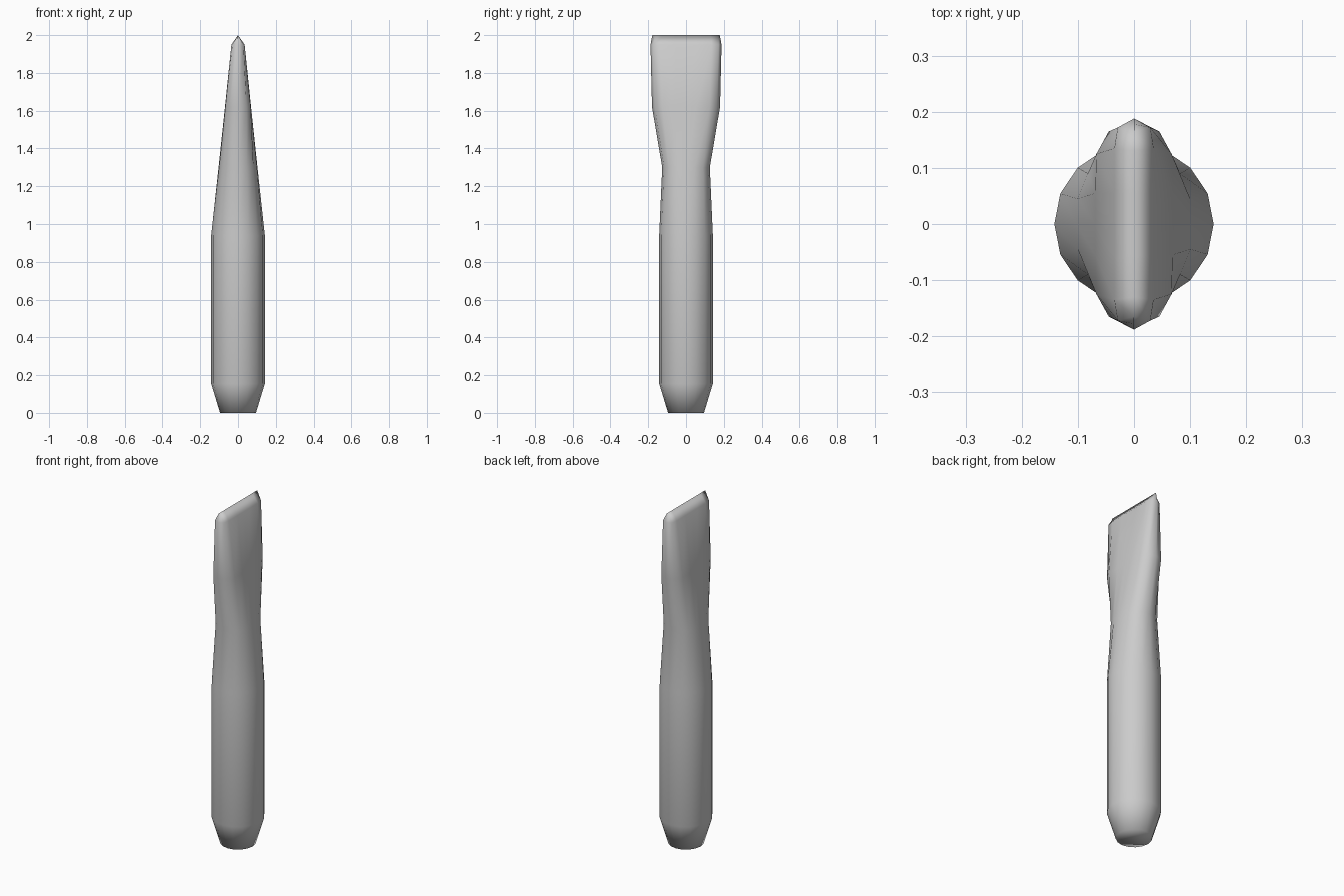
import bpy, bmesh, math

cube = bpy.data.objects.get("Cube")
if cube:
    bpy.data.objects.remove(cube, do_unlink=True)

steel = bpy.data.materials.new("grey steel")
steel.use_nodes = True
colour = (0.6, 0.6, 0.6, 1)
steel.diffuse_color = colour
steel.node_tree.nodes["Principled BSDF"].inputs["Base Color"].default_value = colour


def round_quarter(radius):
    """Quarter of a 16-sided circle, from +x to +y."""
    return [(radius * math.cos(k * math.pi / 8), radius * math.sin(k * math.pi / 8))
            for k in range(5)]


def full_ring(quarter):
    """Mirror a quarter outline into a closed 16-point ring."""
    half = quarter + [(-x, y) for x, y in reversed(quarter[:-1])]
    return half + [(-x, -y) for x, y in half[1:-1]]


# Cross-sections from the struck end up to the cutting edge
sections = [
    (0.0, round_quarter(0.095)),
    (0.155, round_quarter(0.142)),
    (0.94, round_quarter(0.142)),
    (1.3, [(0.103, 0), (0.1, 0.045), (0.082, 0.09), (0.046, 0.116), (0, 0.126)]),
    (1.62, [(0.069, 0), (0.069, 0.055), (0.067, 0.125), (0.045, 0.165), (0, 0.18)]),
    (1.95, [(0.035, 0), (0.035, 0.055), (0.035, 0.135), (0.029, 0.172), (0, 0.188)]),
    (2.0, [(0, 0), (0, 0.055), (0, 0.13), (0, 0.165), (0, 0.178)]),
]

# Loft the whole chisel
bm = bmesh.new()
rings = [[bm.verts.new((x, y, z)) for x, y in full_ring(quarter)]
         for z, quarter in sections]
for low, high in zip(rings, rings[1:]):
    for i in range(len(low)):
        j = (i + 1) % len(low)
        bm.faces.new((low[i], low[j], high[j], high[i]))
bm.faces.new(list(reversed(rings[0])))

# Close the cutting edge into a single ridge
bmesh.ops.remove_doubles(bm, verts=bm.verts[:], dist=0.0005)
bmesh.ops.recalc_face_normals(bm, faces=bm.faces[:])
for face in bm.faces:
    face.smooth = True

mesh = bpy.data.meshes.new("chisel")
bm.to_mesh(mesh)
bm.free()
mesh.materials.append(steel)
chisel = bpy.data.objects.new("chisel", mesh)
bpy.context.collection.objects.link(chisel)
